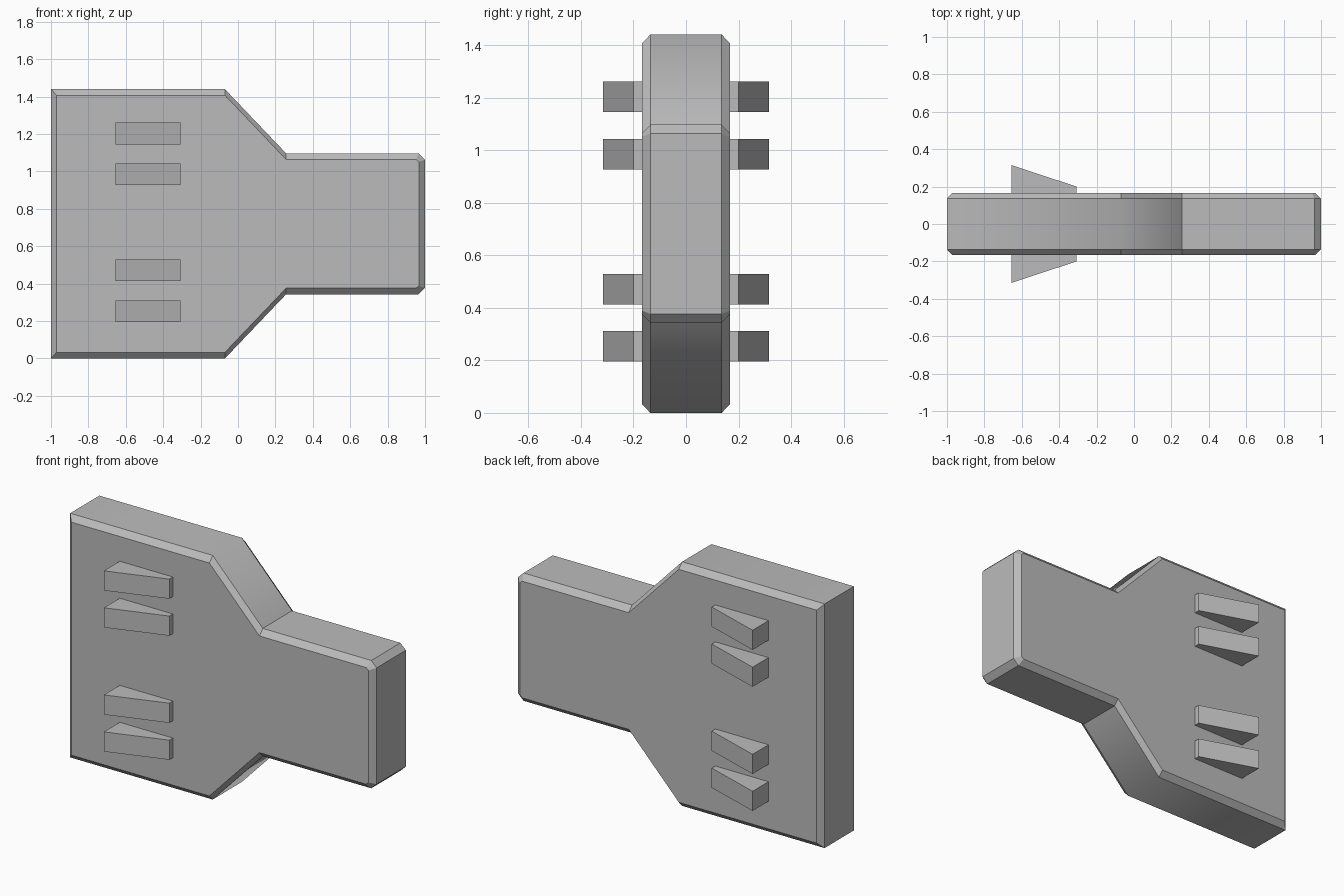
import bpy
import bmesh

cube = bpy.data.objects.get("Cube")
if cube:
    bpy.data.objects.remove(cube, do_unlink=True)

grey = bpy.data.materials.new("plain_grey")
grey.use_nodes = True
colour = (0.5, 0.5, 0.5, 1)
grey.diffuse_color = colour
grey.node_tree.nodes["Principled BSDF"].inputs["Base Color"].default_value = colour

MID_Z = 0.72       # height of the symmetry line
RIM_Y = 0.136      # where the chamfer starts
FACE_Y = 0.167     # flat front and back faces
SHOULDER_X = -0.07


def finish(bm, name):
    bmesh.ops.recalc_face_normals(bm, faces=bm.faces[:])
    mesh = bpy.data.meshes.new(name)
    bm.to_mesh(mesh)
    bm.free()
    mesh.materials.append(grey)
    obj = bpy.data.objects.new(name, mesh)
    bpy.context.collection.objects.link(obj)
    return obj


def ring(bm, half, y):
    """Closed outline from its upper half, mirrored about the middle height."""
    points = [(x, MID_Z + h) for x, h in half]
    points += [(x, MID_Z - h) for x, h in reversed(half)]
    return [bm.verts.new((x, y, z)) for x, z in points]


# Body: stepped plate with chamfered rims
rim = [(-1, 0.72), (SHOULDER_X, 0.72), (0.257, 0.377), (0.965, 0.377), (1, 0.343)]
flat = [(-0.97, 0.687), (SHOULDER_X, 0.687), (0.257, 0.344), (0.953, 0.344), (0.967, 0.331)]
bm = bmesh.new()
rings = [ring(bm, flat, -FACE_Y), ring(bm, rim, -RIM_Y),
         ring(bm, rim, RIM_Y), ring(bm, flat, FACE_Y)]
for a, b in zip(rings, rings[1:]):
    for i in range(len(a)):
        j = (i + 1) % len(a)
        bm.faces.new((a[i], a[j], b[j], b[i]))
bm.faces.new(rings[0])
bm.faces.new(rings[-1])

# Only the shoulder bends across the thickness are soft
for face in bm.faces:
    face.smooth = True
for edge in bm.edges:
    p, q = (v.co for v in edge.verts)
    across = abs(p.y - q.y) > RIM_Y
    edge.smooth = across and abs(p.x - SHOULDER_X) < 0.01
finish(bm, "body")

# Grip wedges: four on each face, tallest toward the wide end
for side, label in ((-1, "front"), (1, "back")):
    for n, z in enumerate((0.253, 0.471, 0.985, 1.203)):
        bm = bmesh.new()
        outline = [(-0.655, 0.15), (-0.655, 0.315), (-0.308, 0.2), (-0.308, 0.15)]
        base = bm.faces.new([bm.verts.new((x, side * y, z - 0.058)) for x, y in outline])
        top = bmesh.ops.extrude_face_region(bm, geom=[base])["geom"]
        bmesh.ops.translate(bm, vec=(0, 0, 0.116),
                            verts=[v for v in top if isinstance(v, bmesh.types.BMVert)])
        finish(bm, f"{label}_grip_wedge_{n + 1}")
